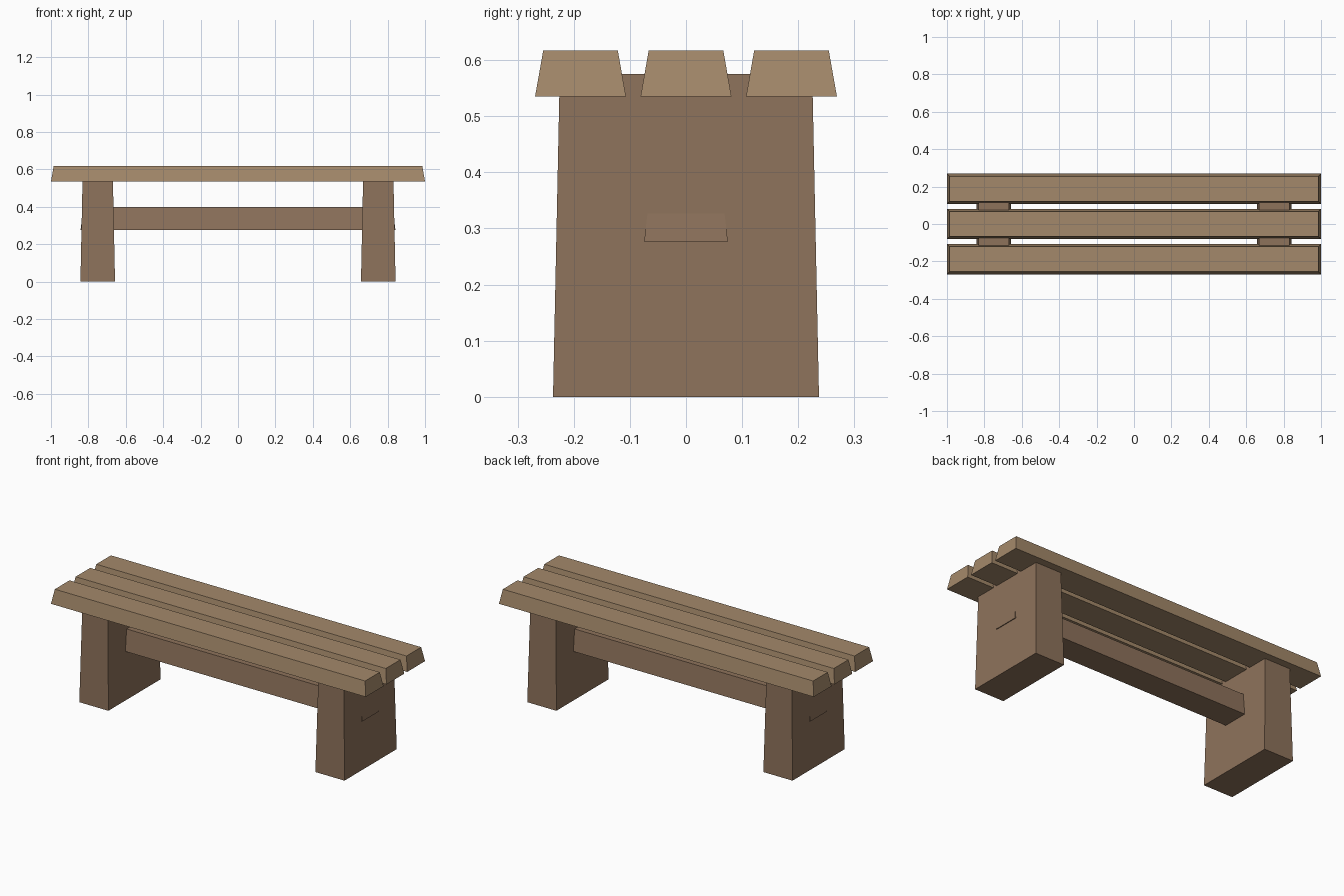
import bpy
import bmesh

if "Cube" in bpy.data.objects:
    bpy.data.objects.remove(bpy.data.objects["Cube"])


def material(name, rgb):
    mat = bpy.data.materials.new(name)
    mat.diffuse_color = (*rgb, 1.0)
    mat.use_nodes = True
    mat.node_tree.nodes["Principled BSDF"].inputs["Base Color"].default_value = mat.diffuse_color
    return mat


def tapered_box(name, center, half, z0, z1, inset, mat):
    """Box with its base at z0 and its top face pulled in by inset on every side."""
    bm = bmesh.new()
    bmesh.ops.create_cube(bm, size=2.0)
    for v in bm.verts:
        top = v.co.z > 0
        shrink = inset if top else 0.0
        v.co.x *= half[0] - shrink
        v.co.y *= half[1] - shrink
        v.co.z = z1 - z0 if top else 0.0
    mesh = bpy.data.meshes.new(name)
    bm.to_mesh(mesh)
    bm.free()
    mesh.materials.append(mat)
    obj = bpy.data.objects.new(name, mesh)
    obj.location = (center[0], center[1], z0)
    bpy.context.collection.objects.link(obj)
    return obj


light_wood = material("light_wood", (0.37, 0.25, 0.145))
dark_wood = material("dark_wood", (0.27, 0.17, 0.105))

# Three seat planks
for name, y in (("front", -0.188), ("middle", 0.0), ("back", 0.188)):
    tapered_box(f"{name}_seat_plank", (0, y), (1.0, 0.081),
                0.535, 0.617, 0.0145, light_wood)

# Two slab legs, reaching up between the planks
for name, x in (("left", -0.75), ("right", 0.75)):
    tapered_box(f"{name}_leg", (x, 0), (0.0925, 0.237),
                0.0, 0.575, 0.012, dark_wood)

# Stretcher running through both legs, its ends just showing outside
tapered_box("stretcher", (0, 0), (0.8415, 0.0745), 0.277, 0.4, 0.0145, dark_wood)
